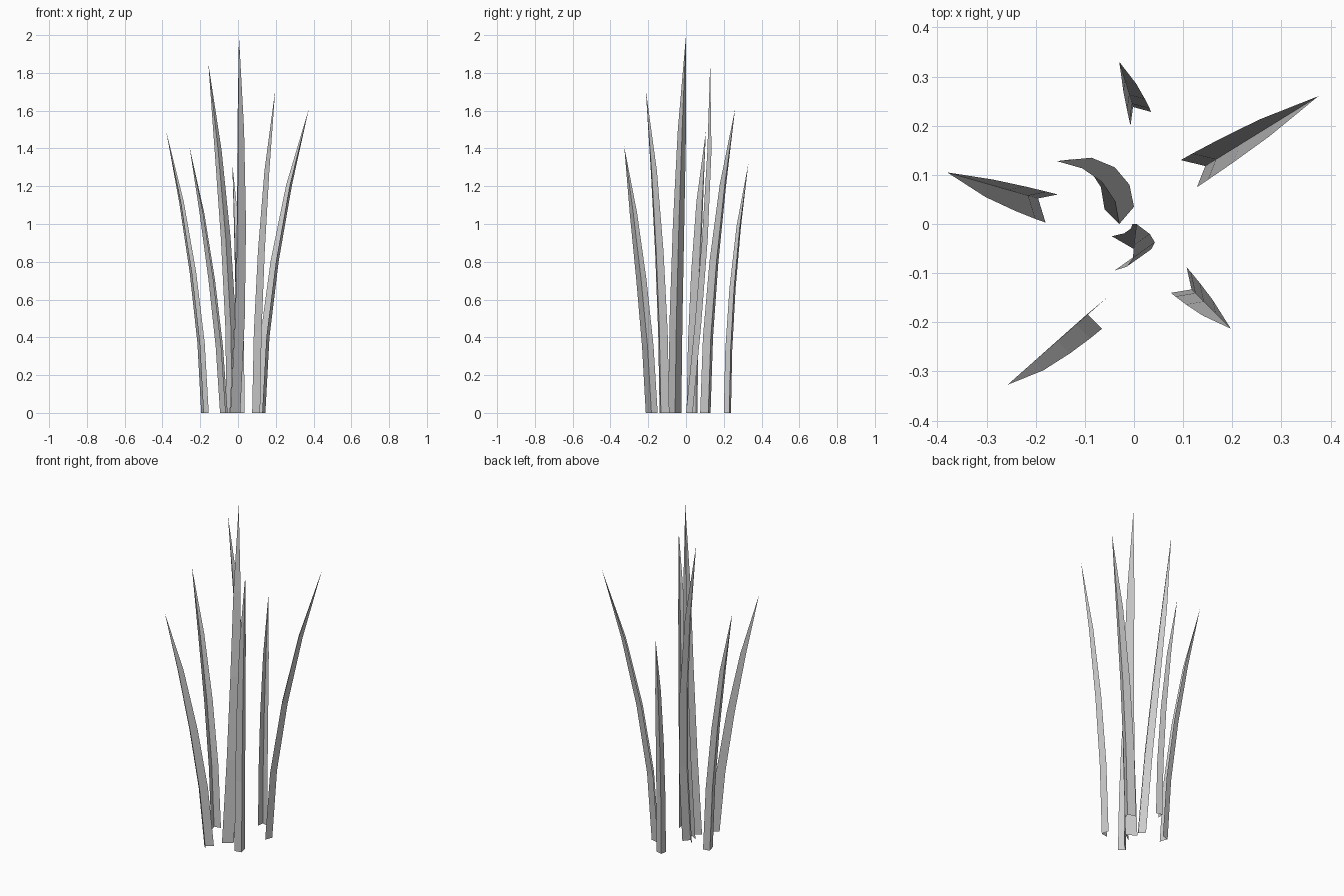
import bpy
from mathutils import Vector

if "Cube" in bpy.data.objects:
    bpy.data.objects.remove(bpy.data.objects["Cube"])

# Single flat grey for every blade
grey = bpy.data.materials.new("blade_grey")
grey.use_nodes = True
colour = (0.6, 0.6, 0.6, 1)
grey.diffuse_color = colour
grey.node_tree.nodes["Principled BSDF"].inputs["Base Color"].default_value = colour

TAPER = (1, 0.97, 0.86, 0.62)


def blade(name, wing_a, spine, wing_b, tip, height, power=1.6, sway=(0, 0)):
    """Folded open leaf: V section swept along a bending spine to a point."""
    spine, tip, sway = Vector(spine), Vector(tip), Vector(sway)
    wings = [Vector(wing_a) - spine, Vector((0, 0)), Vector(wing_b) - spine]
    verts, faces = [], []
    steps = len(TAPER)
    for i, width in enumerate(TAPER):
        t = i / steps
        centre = spine + (tip - spine) * t ** power + sway * 4 * t * (1 - t)
        for w in wings:
            verts.append((*(centre + w * width), height * t))
    verts.append((*tip, height))
    for i in range(steps - 1):
        for j in range(2):
            a = 3 * i + j
            faces.append((a, a + 1, a + 4, a + 3))
    last = 3 * (steps - 1)
    faces += [(last + j, last + j + 1, 3 * steps) for j in range(2)]
    mesh = bpy.data.meshes.new(name)
    mesh.from_pydata(verts, [], faces)
    mesh.materials.append(grey)
    bpy.context.collection.objects.link(bpy.data.objects.new(name, mesh))


# Outer blades, leaning away from the middle
blade("back_blade", (-.007, .2), (-.002, .238), (.035, .228), (-.03, .33), 1.32, 1.9)
blade("back_left_blade", (.128, .075), (.145, .118), (.095, .13), (.375, .26), 1.61, 1.7)
blade("right_blade", (-.155, .06), (-.195, .052), (-.18, .003), (-.38, .105), 1.49)
blade("front_right_blade", (-.055, -.15), (-.095, -.183), (-.065, -.213), (-.257, -.327), 1.41, 1.4)
blade("front_left_blade", (.075, -.14), (.117, -.133), (.107, -.088), (.197, -.213), 1.71, 1.7)

# Tall middle blades with a sideways sway
blade("middle_back_blade", (0, .035), (-.03, 0), (-.06, .03), (-.157, .128), 1.85, 1.5, (.01, .04))
blade("middle_front_blade", (-.04, -.095), (.012, -.058), (-.045, -.025), (.005, 0), 2, 1.5, (.033, 0))
